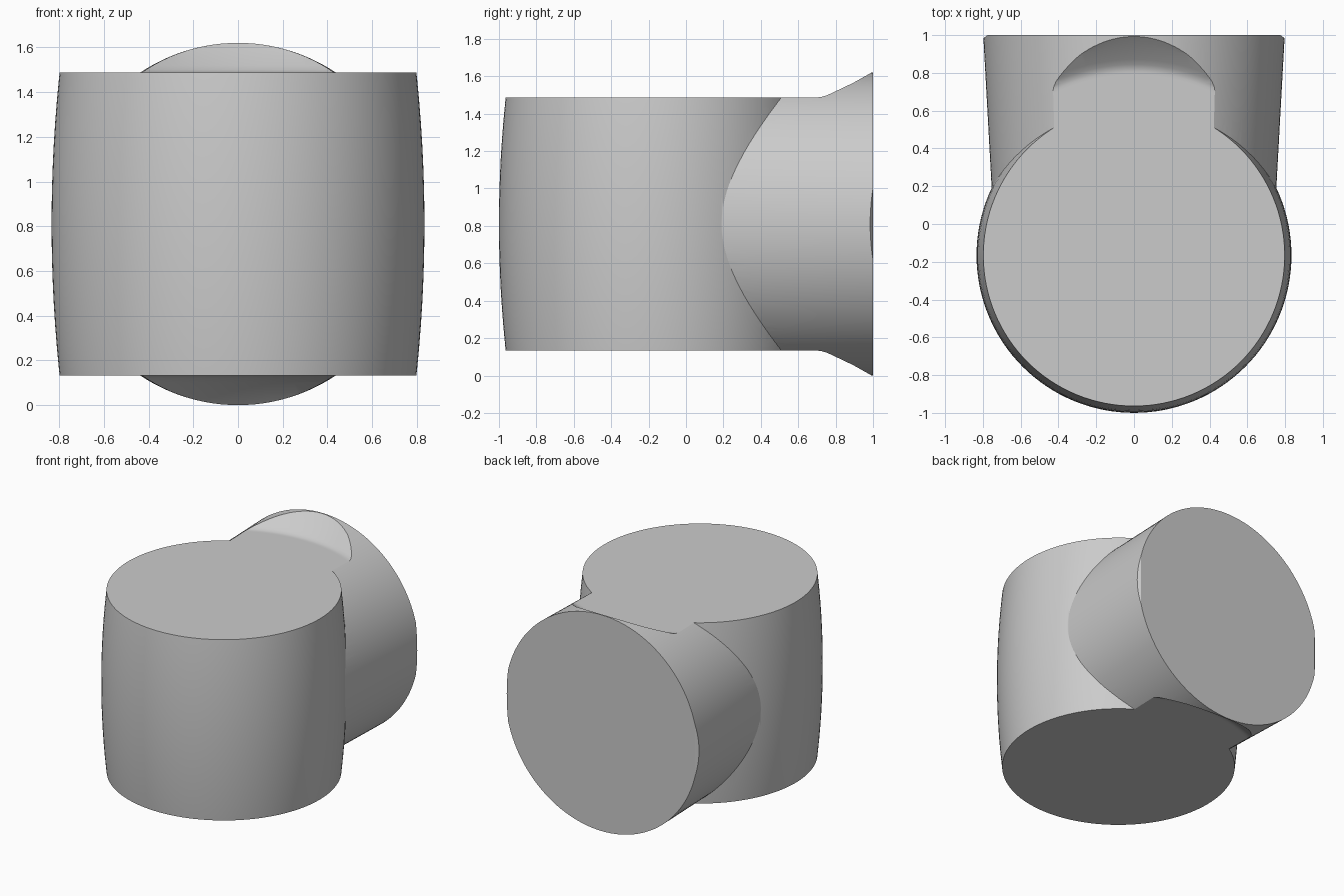
import bpy, bmesh
from math import sin, cos, tau, radians

if "Cube" in bpy.data.objects:
    bpy.data.objects.remove(bpy.data.objects["Cube"])

SIDES = 128
MID_Z = 0.81        # height of both centre lines
AXIS_Y = -0.166     # upright axis of the barrel
HALF = 0.6775       # half height of the barrel

grey = bpy.data.materials.new("plain grey")
grey.use_nodes = True
colour = (0.6, 0.6, 0.6, 1)
grey.diffuse_color = colour
grey.node_tree.nodes["Principled BSDF"].inputs["Base Color"].default_value = colour


def loft(name, rings):
    """Skin a row of rings and cap both ends."""
    bm = bmesh.new()
    rows = [[bm.verts.new(p) for p in ring] for ring in rings]
    for a, b in zip(rows, rows[1:]):
        for i in range(SIDES):
            j = (i + 1) % SIDES
            bm.faces.new((a[i], a[j], b[j], b[i]))
    bm.faces.new(rows[0])
    bm.faces.new(rows[-1])
    bmesh.ops.recalc_face_normals(bm, faces=bm.faces)
    mesh = bpy.data.meshes.new(name)
    bm.to_mesh(mesh)
    bm.free()
    mesh.materials.append(grey)
    obj = bpy.data.objects.new(name, mesh)
    bpy.context.collection.objects.link(obj)
    return obj


def upright_ring(r, z):
    return [(r * cos(tau * i / SIDES), AXIS_Y + r * sin(tau * i / SIDES), MID_Z + z)
            for i in range(SIDES)]


def branch_ring(y):
    rx = 0.743 + 0.055 * y
    return [(rx * cos(tau * i / SIDES), y, MID_Z + 0.81 * sin(tau * i / SIDES))
            for i in range(SIDES)]


def combine(target, other, operation):
    mod = target.modifiers.new(operation.title(), 'BOOLEAN')
    mod.operation = operation
    mod.solver = 'EXACT'
    mod.object = other
    bpy.ops.object.select_all(action='DESELECT')
    target.select_set(True)
    bpy.context.view_layer.objects.active = target
    bpy.ops.object.modifier_apply(modifier=mod.name)
    bpy.data.objects.remove(other)


# Bulging barrel, left a little tall so the trim gives clean end faces
heights = [-0.75 + 0.1 * k for k in range(16)]
body = loft("barrel_with_side_branch",
            [upright_ring(0.834 - 0.036 * (z / HALF) ** 2, z) for z in heights])

# Tapered oval branch running to the back
branch = loft("side_branch", [branch_ring(k / 5) for k in range(6)])
combine(body, branch, 'UNION')

# Trimming spool: flat ends that flare outwards beyond the barrel
flare = [(0.955, HALF), (0.972, HALF), (0.988, 0.680), (1.01, 0.689),
         (1.037, 0.709), (1.10, 0.756), (1.16, 0.811), (1.22, 0.87), (1.4, 0.87)]
profile = [(r, -z) for r, z in flare] + flare[::-1]
spool = loft("trim_spool", [upright_ring(r, z) for r, z in profile])
spool.hide_render = True
combine(body, spool, 'INTERSECT')

bpy.ops.object.shade_smooth_by_angle(angle=radians(30))
